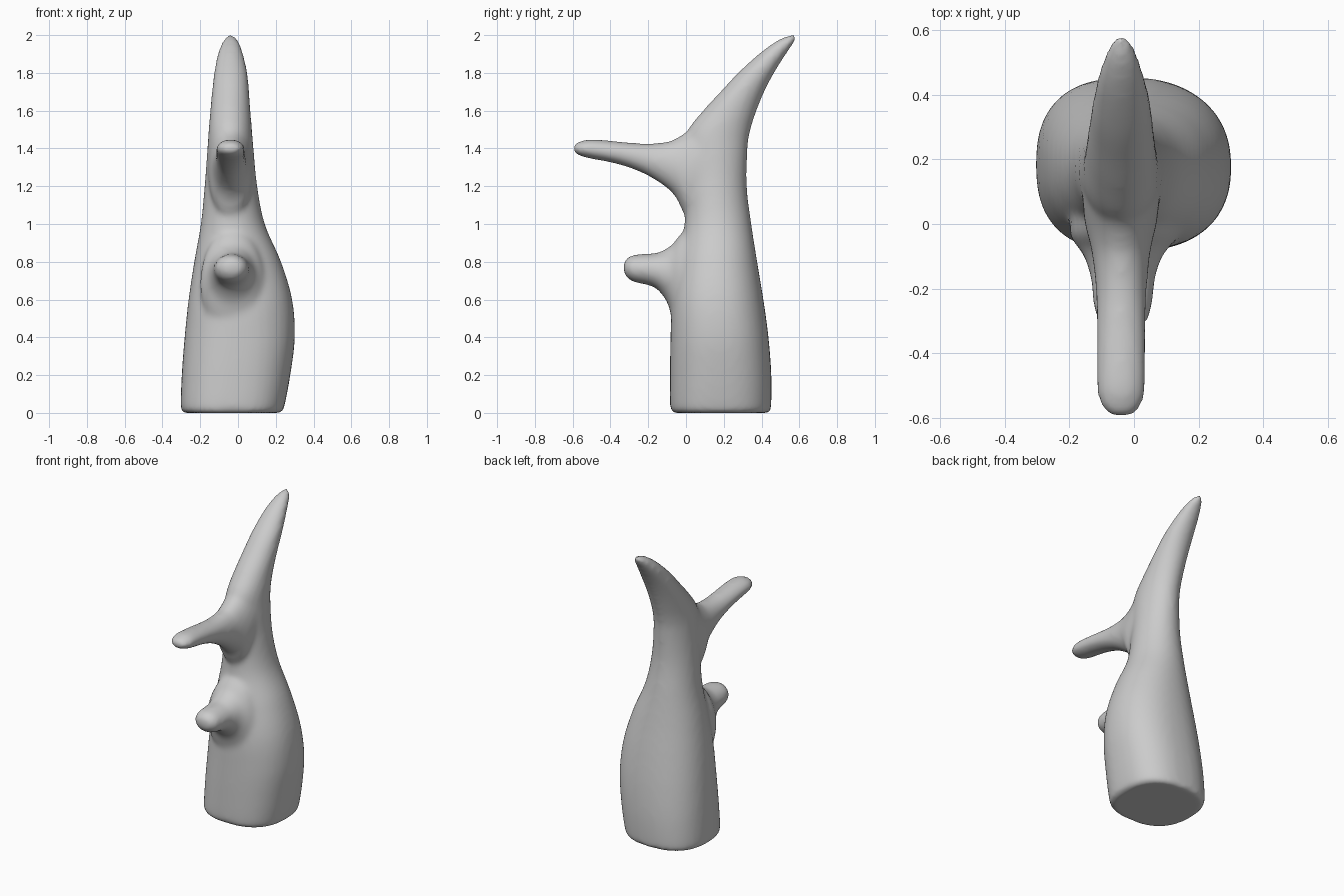
import bpy, bmesh, math
from mathutils import Vector

SIDES, STEPS = 40, 6


def spline(rows):
    # Catmull-Rom through the cross-section rows
    rows = [Vector(r) for r in rows]
    out = []
    for i in range(len(rows) - 1):
        p0, p1 = rows[max(i - 1, 0)], rows[i]
        p2, p3 = rows[i + 1], rows[min(i + 2, len(rows) - 1)]
        for k in range(STEPS):
            t = k / STEPS
            out.append(0.5 * (2 * p1 + (p2 - p0) * t + (2 * p0 - 5 * p1 + 4 * p2 - p3) * t * t
                              + (3 * p1 - p0 - 3 * p2 + p3) * t ** 3))
    return out + [rows[-1]]


def loft(bm, rows, place, power=lambda t: 2.0):
    # each row: position, min and max across, min and max the other way
    rings = []
    for t, a0, a1, b0, b1 in spline(rows):
        ring = []
        for i in range(SIDES):
            ang = 2 * math.pi * i / SIDES
            c, s, e = math.cos(ang), math.sin(ang), 2 / power(t)
            a = (a0 + a1) / 2 + (a1 - a0) / 2 * math.copysign(abs(c) ** e, c)
            b = (b0 + b1) / 2 + (b1 - b0) / 2 * math.copysign(abs(s) ** e, s)
            ring.append(bm.verts.new(place(t, a, b)))
        rings.append(ring)
    for r, q in zip(rings, rings[1:]):
        for i in range(SIDES):
            j = (i + 1) % SIDES
            bm.faces.new((r[i], r[j], q[j], q[i]))
    bm.faces.new(rings[0])
    bm.faces.new(rings[-1])


bm = bmesh.new()

# trunk, swelling low on the right and sweeping back to a horn
trunk = [
    (0.0, -.285, .22, -.065, .435), (.025, -.303, .243, -.083, .45),
    (.2, -.298, .277, -.085, .452), (.4, -.283, .301, -.082, .437),
    (.6, -.262, .287, -.075, .41), (.8, -.232, .228, -.045, .377),
    (1.0, -.197, .142, -.008, .346), (1.2, -.177, .102, -.005, .322),
    (1.4, -.162, .082, -.01, .326), (1.5, -.155, .074, .012, .342),
    (1.6, -.147, .066, .09, .374), (1.7, -.138, .059, .182, .415),
    (1.8, -.127, .05, .275, .467), (1.9, -.108, .028, .385, .53),
    (1.96, -.085, .008, .465, .572), (1.99, -.063, -.015, .52, .588),
    (2.003, -.045, -.035, .56, .582)]
loft(bm, trunk, lambda t, a, b: (a, b, t), lambda t: 2.0 + .5 * max(0, 1 - t / 1.1))

# long upper branch, flaring into the trunk
branch = [
    (-.597, -.05, -.03, 1.39, 1.41), (-.585, -.085, .005, 1.372, 1.427),
    (-.55, -.108, .028, 1.357, 1.441), (-.5, -.115, .036, 1.345, 1.448),
    (-.4, -.116, .037, 1.326, 1.441), (-.3, -.116, .037, 1.298, 1.431),
    (-.2, -.119, .04, 1.255, 1.426), (-.1, -.129, .049, 1.19, 1.435),
    (-.05, -.139, .058, 1.135, 1.455), (0, -.152, .07, 1.04, 1.488),
    (.08, -.16, .08, 1.0, 1.56)]
loft(bm, branch, lambda t, a, b: (a, t, b))

# short lower knob
knob = [
    (-.332, -.05, -.03, .76, .78), (-.32, -.085, .02, .725, .812),
    (-.28, -.12, .05, .694, .836), (-.2, -.13, .062, .676, .843),
    (-.15, -.138, .07, .652, .848), (-.1, -.155, .088, .585, .872),
    (-.07, -.175, .11, .49, .895), (-.03, -.2, .14, .42, .945), (.03, -.19, .14, .4, 1.0)]
loft(bm, knob, lambda t, a, b: (a, t, b))

bmesh.ops.recalc_face_normals(bm, faces=bm.faces)
me = bpy.data.meshes.new("branching_stump")
bm.to_mesh(me)
bm.free()
stump = bpy.data.objects.new("branching_stump", me)
bpy.context.collection.objects.link(stump)

# fuse the parts into one skin and soften the joints
fuse = stump.modifiers.new("fuse", 'REMESH')
fuse.mode = 'VOXEL'
fuse.voxel_size = 0.014
fuse.use_smooth_shade = True
soft = stump.modifiers.new("soften", 'SMOOTH')
soft.factor = 0.5
soft.iterations = 12
